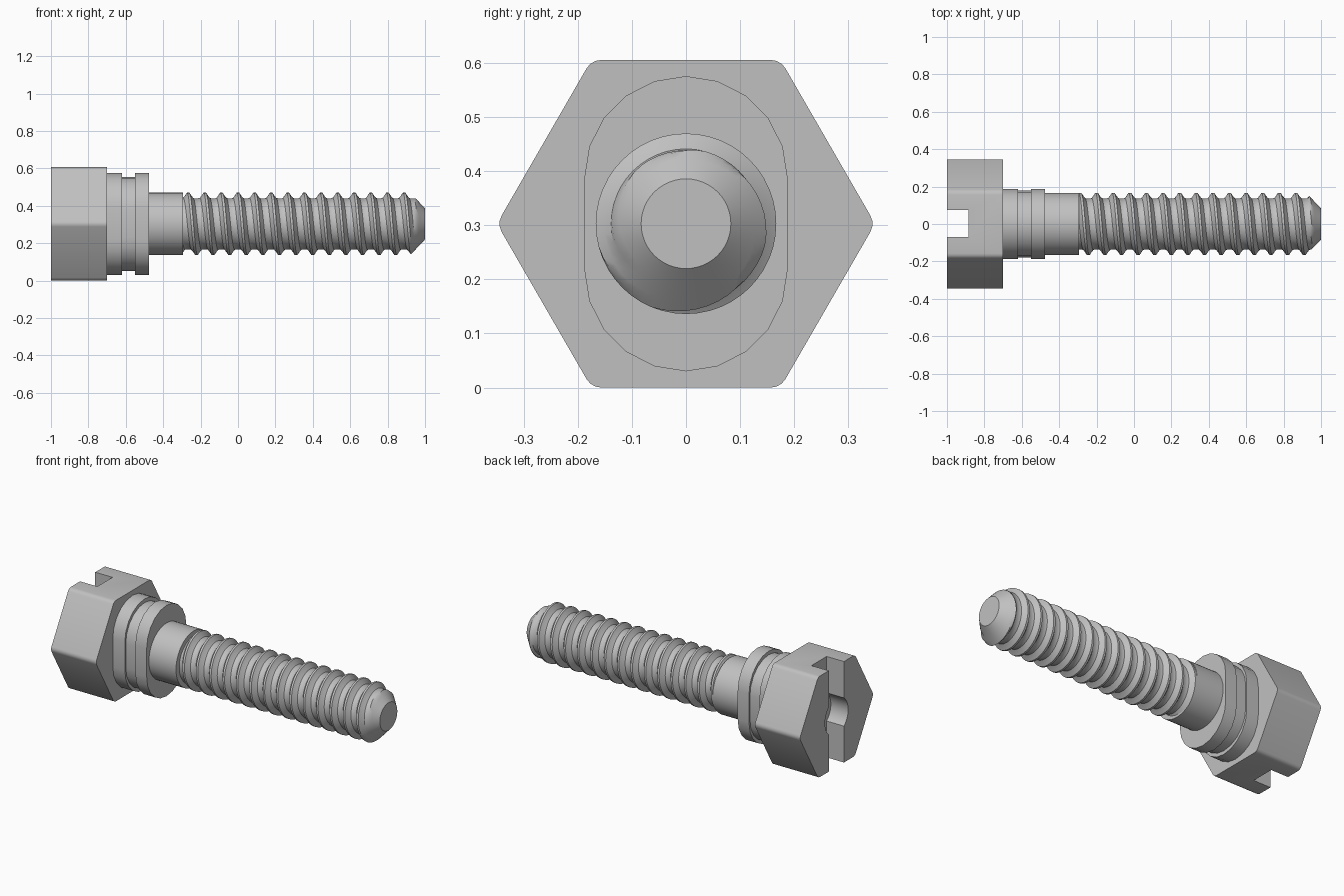
import bpy, bmesh
from math import sin, cos, pi, radians

if "Cube" in bpy.data.objects:
    bpy.data.objects.remove(bpy.data.objects["Cube"])

AXIS_Z = 0.303      # height of the bolt axis
SIDES = 48

steel = bpy.data.materials.new("grey steel")
steel.use_nodes = True
steel.diffuse_color = (0.53, 0.53, 0.53, 1)
steel.node_tree.nodes["Principled BSDF"].inputs["Base Color"].default_value = steel.diffuse_color


def finish(name, bm):
    bmesh.ops.recalc_face_normals(bm, faces=bm.faces)
    mesh = bpy.data.meshes.new(name)
    bm.to_mesh(mesh)
    bm.free()
    mesh.materials.append(steel)
    obj = bpy.data.objects.new(name, mesh)
    bpy.context.collection.objects.link(obj)
    return obj


def loft(name, sections):
    """Closed solid along x from (x, outline) sections of equal point count."""
    bm = bmesh.new()
    rings = [[bm.verts.new((x, y, AXIS_Z + z)) for y, z in outline] for x, outline in sections]
    for a, b in zip(rings, rings[1:]):
        n = len(a)
        for i in range(n):
            bm.faces.new((a[i], a[(i + 1) % n], b[(i + 1) % n], b[i]))
    bm.faces.new(rings[0])
    bm.faces.new(rings[-1])
    return finish(name, bm)


def circle(r, n=SIDES):
    return [(r * cos(2 * pi * i / n), r * sin(2 * pi * i / n)) for i in range(n)]


def rounded_hexagon(apothem, fillet, steps=3):
    centre = (apothem - fillet) / cos(pi / 6)
    points = []
    for corner in range(6):
        a = corner * pi / 3
        for s in range(steps + 1):
            t = a + pi / 3 * (s / steps - 0.5)
            points.append((centre * cos(a) + fillet * cos(t), centre * sin(a) + fillet * sin(t)))
    return points


def stadium(r, offset, steps=10):
    points = []
    for side in (0, 1):
        for s in range(steps + 1):
            t = pi * (side + s / steps)
            points.append((r * cos(t), r * sin(t) + (offset if side == 0 else -offset)))
    return points


def smooth(obj):
    bpy.ops.object.select_all(action="DESELECT")
    obj.select_set(True)
    bpy.context.view_layer.objects.active = obj
    bpy.ops.object.shade_smooth_by_angle(angle=radians(32))


# Hexagonal head with a driver slot and a round centre recess
hexagon = rounded_hexagon(0.303, 0.031)
head = loft("hex_head", [(-1, hexagon), (-0.7, hexagon)])
slot = [(-0.07, -0.5), (0.074, -0.5), (0.074, 0.5), (-0.07, 0.5)]
cutters = [loft("slot_cutter", [(-1.1, slot), (-0.885, slot)]),
           loft("recess_cutter", [(-1.1, circle(0.11)), (-0.885, circle(0.11))])]
bpy.context.view_layer.objects.active = head
for cutter in cutters:
    cutter.hide_render = True
    cut = head.modifiers.new("cut", "BOOLEAN")
    cut.operation = "DIFFERENCE"
    cut.solver = "EXACT"
    cut.object = cutter
    bpy.ops.object.modifier_apply(modifier=cut.name)
    bpy.data.objects.remove(cutter)

# Oblong collar with a shallow groove around it
full, groove = stadium(0.188, 0.085), stadium(0.179, 0.072)
collar = loft("grooved_collar", [(-0.7, full), (-0.62, full), (-0.62, groove),
                                 (-0.55, groove), (-0.55, full), (-0.475, full)])

# Plain shank
shank = loft("plain_shank", [(-0.475, circle(0.167)), (-0.295, circle(0.167))])

# Right-handed threaded shaft with a conical tip
PITCH, ROOT, CREST = 0.0888, 0.136, 0.167
START, END, TIP = -0.295, 1.0, 0.083
PROFILE = [(-0.07, 1), (0.07, 1), (0.18, 0.5), (0.3, 0.08),
           (0.42, 0), (0.58, 0), (0.7, 0.08), (0.82, 0.5), (0.93, 1)]


def thread_radius(x, turn):
    phase = (x / PITCH - turn + 0.25 + 0.07) % 1 - 0.07
    for (p, h), (q, k) in zip(PROFILE, PROFILE[1:]):
        if phase <= q:
            height = h + (k - h) * (phase - p) / (q - p)
            break
    return min(ROOT + (CREST - ROOT) * height, TIP + 1.06 * (END - x))


bm = bmesh.new()
rows = []
for revolution in range(-5, 14):
    for phase, _ in PROFILE[:-1]:
        row = []
        for j in range(SIDES + 1):
            turn = j / SIDES
            x = PITCH * (revolution + phase + turn - 0.25)
            x = min(max(x, START), END)
            r = thread_radius(x, turn)
            row.append(bm.verts.new((x, r * cos(2 * pi * turn), AXIS_Z + r * sin(2 * pi * turn))))
        rows.append(row)
for a, b in zip(rows, rows[1:]):
    for j in range(SIDES):
        bm.faces.new((a[j], a[j + 1], b[j + 1], b[j]))
bmesh.ops.remove_doubles(bm, verts=bm.verts, dist=0.00002)
bmesh.ops.holes_fill(bm, edges=[e for e in bm.edges if e.is_boundary], sides=0)
thread = finish("threaded_shaft", bm)

for part in (head, collar, shank, thread):
    smooth(part)
